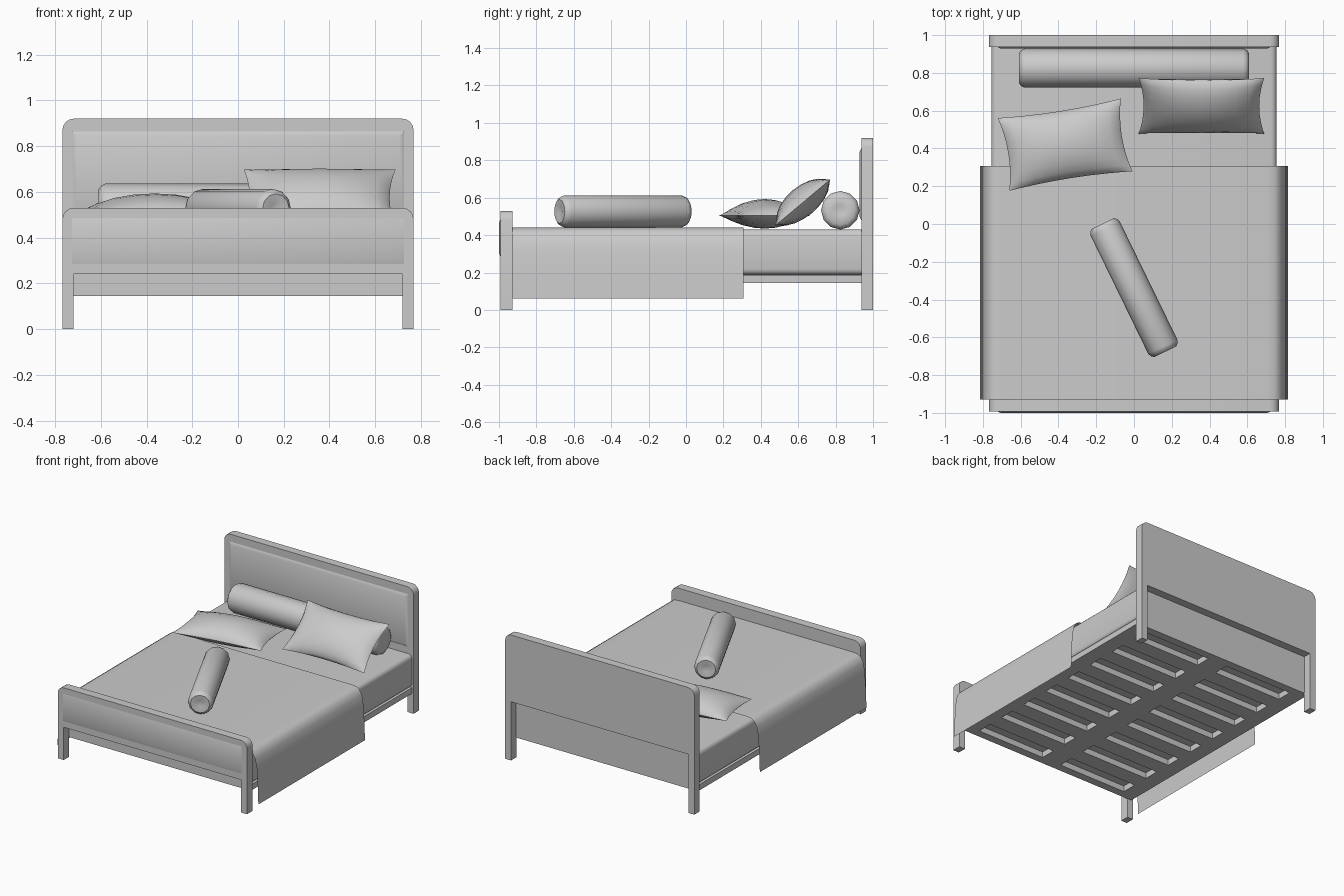
import bpy, bmesh, math
from mathutils import Matrix, Vector

if "Cube" in bpy.data.objects:
    bpy.data.objects.remove(bpy.data.objects["Cube"])


def finish(name, bm, smooth=35):
    bmesh.ops.remove_doubles(bm, verts=bm.verts, dist=1e-5)
    bmesh.ops.recalc_face_normals(bm, faces=bm.faces)
    me = bpy.data.meshes.new(name)
    bm.to_mesh(me)
    bm.free()
    ob = bpy.data.objects.new(name, me)
    bpy.context.collection.objects.link(ob)
    if smooth:
        bpy.ops.object.select_all(action='DESELECT')
        ob.select_set(True)
        bpy.context.view_layer.objects.active = ob
        bpy.ops.object.shade_smooth_by_angle(angle=math.radians(smooth))
    return ob


def add_box(bm, x0, x1, y0, y1, z0, z1):
    m = Matrix.Translation(((x0 + x1) / 2, (y0 + y1) / 2, (z0 + z1) / 2))
    m = m @ Matrix.Diagonal((x1 - x0, y1 - y0, z1 - z0, 1))
    return bmesh.ops.create_cube(bm, size=1, matrix=m)


def extrude_profile(bm, pts, y0, y1):
    f = bm.faces.new([bm.verts.new((x, y0, z)) for x, z in pts])
    r = bmesh.ops.extrude_face_region(bm, geom=[f])
    verts = [v for v in r['geom'] if isinstance(v, bmesh.types.BMVert)]
    bmesh.ops.translate(bm, verts=verts, vec=(0, y1 - y0, 0))


# Bed end: one board with two legs and rounded top corners
def bed_end(name, y0, y1, bottom, top, w=0.768, leg=0.048, r=0.05):
    arc = [(w - r + r * math.cos(a), top - r + r * math.sin(a))
           for a in (i * math.pi / 8 for i in range(5))]
    half = [(w - leg, bottom), (w - leg, 0), (w, 0)] + arc
    pts = half + [(-x, z) for x, z in reversed(half)]
    bm = bmesh.new()
    extrude_profile(bm, pts, y0, y1)
    finish(name, bm)


# Shallow raised panel on the front of a board
def raised_panel(name, y, z0, z1, w=0.725, depth=0.01, inset=0.02):
    bm = bmesh.new()
    loops = []
    for i, yy in ((0, y), (inset, y - depth)):
        loops.append([bm.verts.new(c) for c in (
            (-w + i, yy, z0 + i), (w - i, yy, z0 + i),
            (w - i, yy, z1 - i), (-w + i, yy, z1 - i))])
    a, b = loops
    for k in range(4):
        n = (k + 1) % 4
        bm.faces.new((a[k], a[n], b[n], b[k]))
    bm.faces.new(b)
    finish(name, bm)


bed_end("headboard", 0.938, 1.0, 0.43, 0.92)
raised_panel("headboard_panel", 0.938, 0.48, 0.865)
bed_end("footboard", -0.992, -0.928, 0.24, 0.53)
raised_panel("footboard_panel", -0.992, 0.285, 0.485, depth=0.008)

# Slatted frame
Y0, Y1, W, N = -0.93, 0.94, 0.755, 8
bm = bmesh.new()
for x0, x1 in ((-W, -0.64), (-0.08, 0.08), (0.64, W)):
    add_box(bm, x0, x1, Y0, Y1, 0.145, 0.188)
pitch = (Y1 - Y0) / N
for i in range(N + 1):
    c = Y0 + i * pitch
    for x0, x1 in ((-0.64, -0.08), (0.08, 0.64)):
        add_box(bm, x0, x1, max(Y0, c - 0.06), min(Y1, c + 0.06), 0.145, 0.188)
finish("slatted_frame", bm, smooth=0)

# Mattress with softened long edges
bm = bmesh.new()
add_box(bm, -W, W, Y0, Y1, 0.188, 0.43)
edges = [e for e in bm.edges
         if abs(e.verts[0].co.y - e.verts[1].co.y) > 1]
bmesh.ops.bevel(bm, geom=edges, offset=0.03, segments=3, profile=0.5,
                affect='EDGES')
finish("mattress", bm)

# Thin blanket draped over both sides
half = [(0.815, 0.06), (0.81, 0.2), (0.802, 0.32), (0.79, 0.385),
        (0.77, 0.42), (0.745, 0.436), (0.70, 0.44)]
prof = half + [(-x, z) for x, z in reversed(half)]
bm = bmesh.new()
rows = [[bm.verts.new((x, y, z)) for x, z in prof] for y in (-0.928, 0.308)]
for k in range(len(prof) - 1):
    bm.faces.new((rows[0][k], rows[0][k + 1], rows[1][k + 1], rows[1][k]))
finish("blanket", bm, smooth=50)


# Bolster: lathed roll with dimpled ends, lying along local x
def bolster(name, centre, length, r, angle, sides=12):
    h = length / 2
    end = [(h - 0.012, 0), (h - 0.003, r * 0.28), (h, r * 0.75),
           (h - 0.012, r * 0.92), (h - 0.03, r)]
    prof = end + [(-x, q) for x, q in reversed(end)]
    bm = bmesh.new()
    vs = [bm.verts.new((x, 0, q)) for x, q in prof]
    es = [bm.edges.new(p) for p in zip(vs, vs[1:])]
    bmesh.ops.spin(bm, geom=vs + es, cent=(0, 0, 0), axis=(1, 0, 0),
                   angle=math.tau, steps=sides)
    ob = finish(name, bm, smooth=40)
    ob.location = centre
    ob.rotation_euler = (0, 0, math.radians(angle))


bolster("long_bolster", (0, 0.825, 0.533), 1.22, 0.103, 0)
bolster("small_bolster", (0, -0.337, 0.527), 0.755, 0.086, -64)


# Pillow: two bulging sheets with pinched edges and pointed corners
def pillow(name, centre, size, up, down, rot, n=10):
    bm = bmesh.new()
    for h in (up, -down):
        g = []
        for i in range(n + 1):
            u = math.sin((i / n - 0.5) * math.pi)
            row = []
            for j in range(n + 1):
                v = math.sin((j / n - 0.5) * math.pi)
                a, b = max(0, 1 - u * u), max(0, 1 - v * v)
                row.append(bm.verts.new((u * size[0] / 2 * (1 - 0.08 * b),
                                         v * size[1] / 2 * (1 - 0.08 * a),
                                         h * (a * b) ** 0.6)))
            g.append(row)
        for i in range(n):
            for j in range(n):
                bm.faces.new((g[i][j], g[i + 1][j], g[i + 1][j + 1], g[i][j + 1]))
    ob = finish(name, bm, smooth=50)
    ob.location = centre
    ob.rotation_euler = [math.radians(d) for d in rot]


pillow("flat_pillow", (-0.365, 0.42, 0.505), (0.66, 0.39), 0.088, 0.07, (0, 0, 9))
pillow("leaning_pillow", (0.357, 0.625, 0.575), (0.665, 0.385), 0.085, 0.075, (40, 0, 0))
